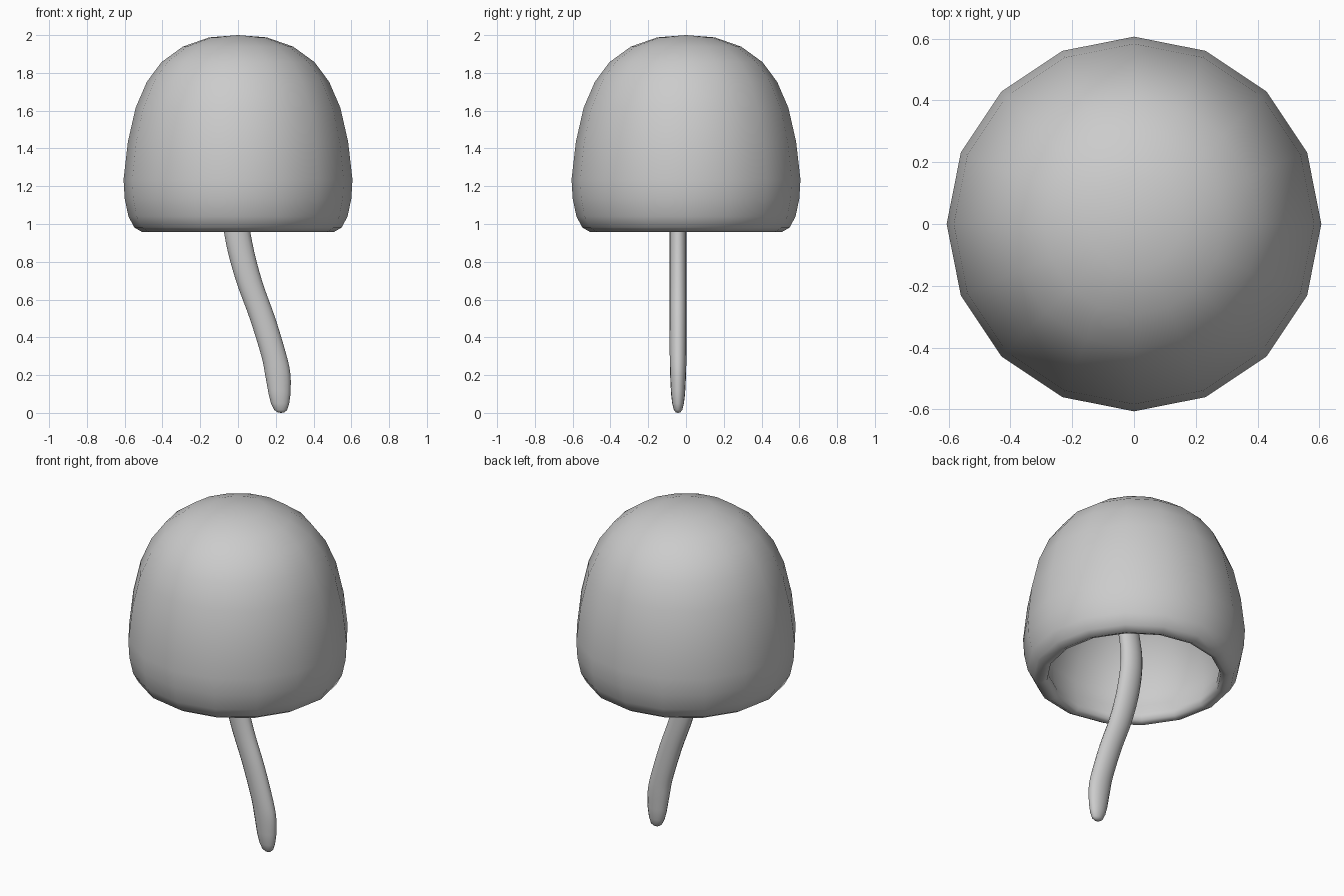
import bpy, bmesh, math

if "Cube" in bpy.data.objects:
    bpy.data.objects.remove(bpy.data.objects["Cube"])


def loft(name, rings, sides):
    """Skin a stack of horizontal ellipses (x, y, z, rx, ry), closing both ends with fans."""
    bm = bmesh.new()
    loops = []
    for x, y, z, rx, ry in rings:
        if rx == 0:
            loops.append([bm.verts.new((x, y, z))] * sides)
        else:
            loops.append([bm.verts.new((x + rx * math.cos(2 * math.pi * i / sides),
                                        y + ry * math.sin(2 * math.pi * i / sides), z))
                          for i in range(sides)])
    for a, b in zip(loops, loops[1:]):
        for i in range(sides):
            j = (i + 1) % sides
            quad = list(dict.fromkeys((a[i], a[j], b[j], b[i])))
            bm.faces.new(quad)
    bmesh.ops.recalc_face_normals(bm, faces=bm.faces)
    mesh = bpy.data.meshes.new(name)
    bm.to_mesh(mesh)
    bm.free()
    for p in mesh.polygons:
        p.use_smooth = True
    obj = bpy.data.objects.new(name, mesh)
    bpy.context.collection.objects.link(obj)
    return obj


def smooth_path(pts, steps=4):
    """Catmull-Rom subdivision of tuples."""
    ext = [pts[0]] + pts + [pts[-1]]
    out = []
    for k in range(1, len(ext) - 2):
        p0, p1, p2, p3 = ext[k - 1:k + 3]
        for s in range(steps):
            t = s / steps
            out.append(tuple(0.5 * (2 * b + (c - a) * t + (2 * a - 5 * b + 4 * c - d) * t * t
                                    + (3 * b - a - 3 * c + d) * t ** 3)
                             for a, b, c, d in zip(p0, p1, p2, p3)))
    return out + [pts[-1]]


# Hollow 16-sided cap: outside from the crown down, rolled lip, inside bowl back up
cap_profile = [
    (0, 2.0), (0.152, 1.988), (0.292, 1.939), (0.405, 1.857), (0.483, 1.752),
    (0.542, 1.615), (0.583, 1.435), (0.606, 1.235), (0.600, 1.135),
    (0.580, 1.04), (0.549, 0.982), (0.507, 0.957),
    (0.475, 0.970), (0.470, 1.01), (0.490, 1.07), (0.495, 1.16),
    (0.465, 1.29), (0.405, 1.42), (0.32, 1.52), (0.22, 1.58), (0.11, 1.61), (0, 1.62)]
loft("cap", [(0, 0, z, r, r) for r, z in cap_profile], 16)

# Wavy flattened stem, as (x, z, half width, half depth), from its tip up into the cap
stem_path = [
    (0.220, 0.10, 0.058, 0.037), (0.211, 0.20, 0.067, 0.042), (0.191, 0.30, 0.067, 0.044),
    (0.130, 0.50, 0.068, 0.045), (0.058, 0.70, 0.069, 0.045), (0.006, 0.90, 0.070, 0.045),
    (-0.018, 1.09, 0.068, 0.045), (0.000, 1.25, 0.067, 0.045), (0.050, 1.45, 0.065, 0.045),
    (0.090, 1.60, 0.060, 0.042)]
tip = [(0.228, 0, 0, 0), (0.228, 0.003, 0.018, 0.012), (0.226, 0.015, 0.034, 0.022),
       (0.223, 0.05, 0.048, 0.031)]
end = [(0.09, 1.61, 0, 0)]
loft("stem", [(x, -0.042, z, w, d) for x, z, w, d in tip + smooth_path(stem_path) + end], 16)
